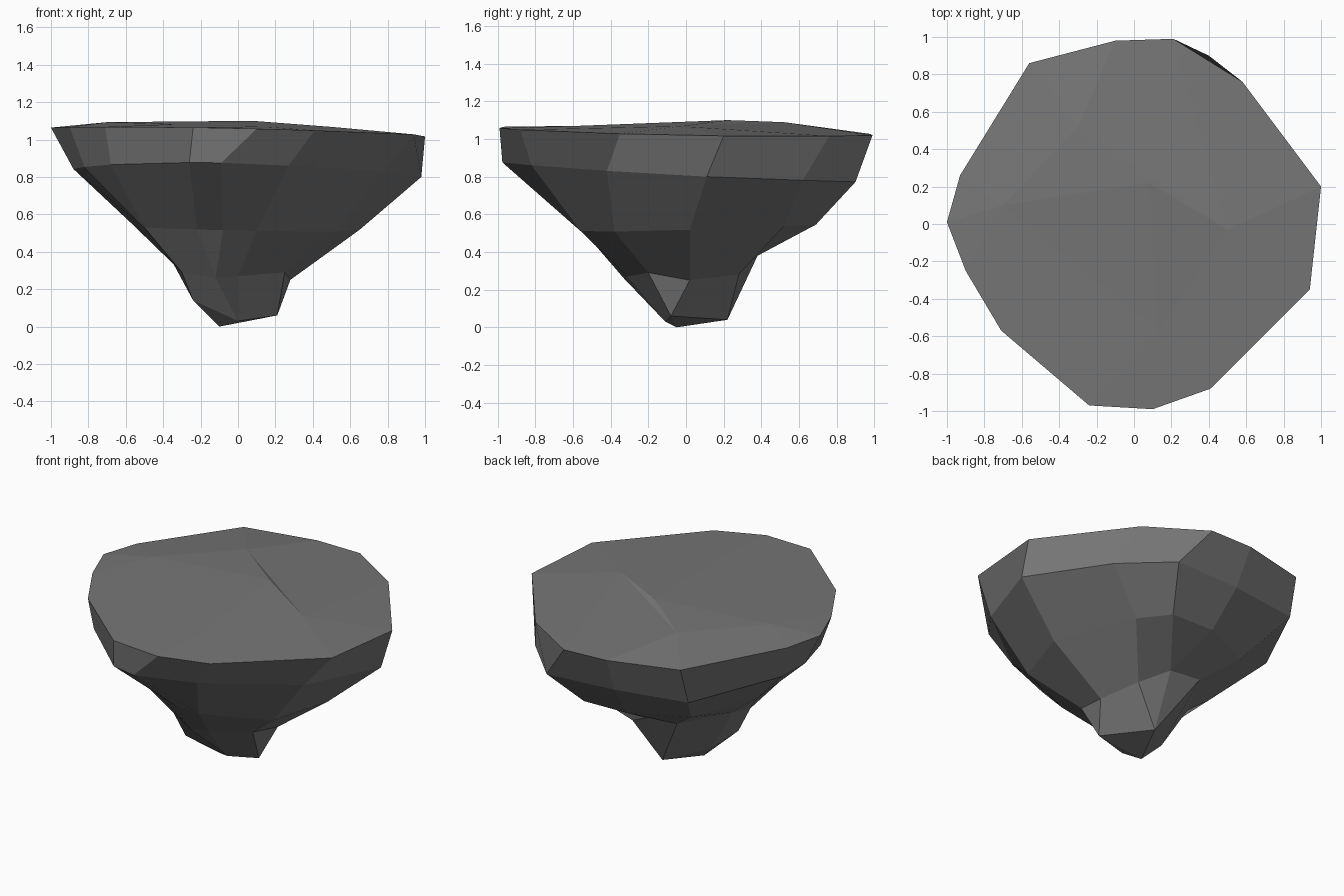
import bpy, bmesh

if "Cube" in bpy.data.objects:
    bpy.data.objects.remove(bpy.data.objects["Cube"])

# Each cross-section is an outline plus a tilted height plane (z0, dx, dy)
crown = ([(.5, -.03), (-.3, .52), (-.7, .1), (-.33, -.2), (.13, -.57)], (1.078, -.02, .01))
rim = ([(1, .2), (.58, .76), (.21, .99), (-.1, .98), (-.56, .86), (-.93, .26), (-1, .01),
        (-.9, -.25), (-.71, -.57), (-.24, -.97), (.1, -.99), (.41, -.88), (.94, -.35)],
       (1.042, -.022, -.018))
shoulder = ([(.98, .11), (.68, .62), (.4, .9), (-.08, .87), (-.57, .79), (-.86, .22), (-.88, 0),
             (-.82, -.25), (-.68, -.55), (-.26, -.94), (-.09, -.975), (.27, -.82), (.78, -.42)],
            (.825, -.02, -.05))
middle = ([(.65, .02), (.42, .52), (.27, .69), (-.04, .69), (-.4, .52), (-.56, .05),
           (-.5, -.36), (-.22, -.5), (-.08, -.55), (.1, -.56), (.52, -.38)], (.53, -.02, .03))
# Neck and foot are more ragged, so their points carry their own heights
neck = ([(.28, .02, .25), (.2, .28, .28), (.03, .38, .38), (-.2, .38, .4), (-.38, .05, .4),
         (-.3, -.25, .29), (-.12, -.33, .26), (0, -.31, .27), (.25, -.2, .29)], (0, 0, 0))
foot = ([(.21, -.08, .06), (.02, .22, .04), (-.2, .02, .1), (-.24, -.21, .14), (0, -.11, .03)],
        (0, 0, 0))

bm = bmesh.new()


def ring(section):
    pts, (z0, dx, dy) = section
    return [bm.verts.new((p[0], p[1], z0 + dx * p[0] + dy * p[1] + sum(p[2:]))) for p in pts]


def strip(a, b, links):
    """Join ring a to ring b; links gives the partner in b for each point of a."""
    for k in range(len(a)):
        i, j = links[k - 1], links[k]
        face = [a[k - 1], a[k], b[j]] + ([b[i]] if i != j else [])
        bm.faces.new(face)


def cap(r, tip):
    t = bm.verts.new(tip)
    for k in range(len(r)):
        bm.faces.new((r[k - 1], r[k], t))


# Rock body: stacked irregular rings
top, edge, bulge, waist, stem, base = [ring(s) for s in
                                       (crown, rim, shoulder, middle, neck, foot)]
strip(edge, top, [0, 0, 0, 1, 1, 2, 2, 2, 3, 4, 4, 4, 0])
strip(edge, bulge, range(13))
strip(bulge, waist, [0, 1, 2, 3, 4, 5, 5, 6, 6, 7, 8, 9, 10])
strip(waist, stem, [0, 1, 2, 2, 3, 4, 5, 6, 6, 7, 8])
strip(stem, base, [0, 1, 1, 1, 2, 3, 4, 4, 0])
# Low peak and pointed foot
cap(top, (.08, .22, 1.1))
cap(base, (-.1, -.05, 0))
bmesh.ops.recalc_face_normals(bm, faces=bm.faces[:])

mesh = bpy.data.meshes.new("floating_rock")
bm.to_mesh(mesh)
bm.free()

stone = bpy.data.materials.new("stone grey")
stone.diffuse_color = (.18, .18, .18, 1)
stone.use_nodes = True
stone.node_tree.nodes["Principled BSDF"].inputs["Base Color"].default_value = stone.diffuse_color
mesh.materials.append(stone)
rock = bpy.data.objects.new("floating_rock", mesh)
bpy.context.collection.objects.link(rock)
